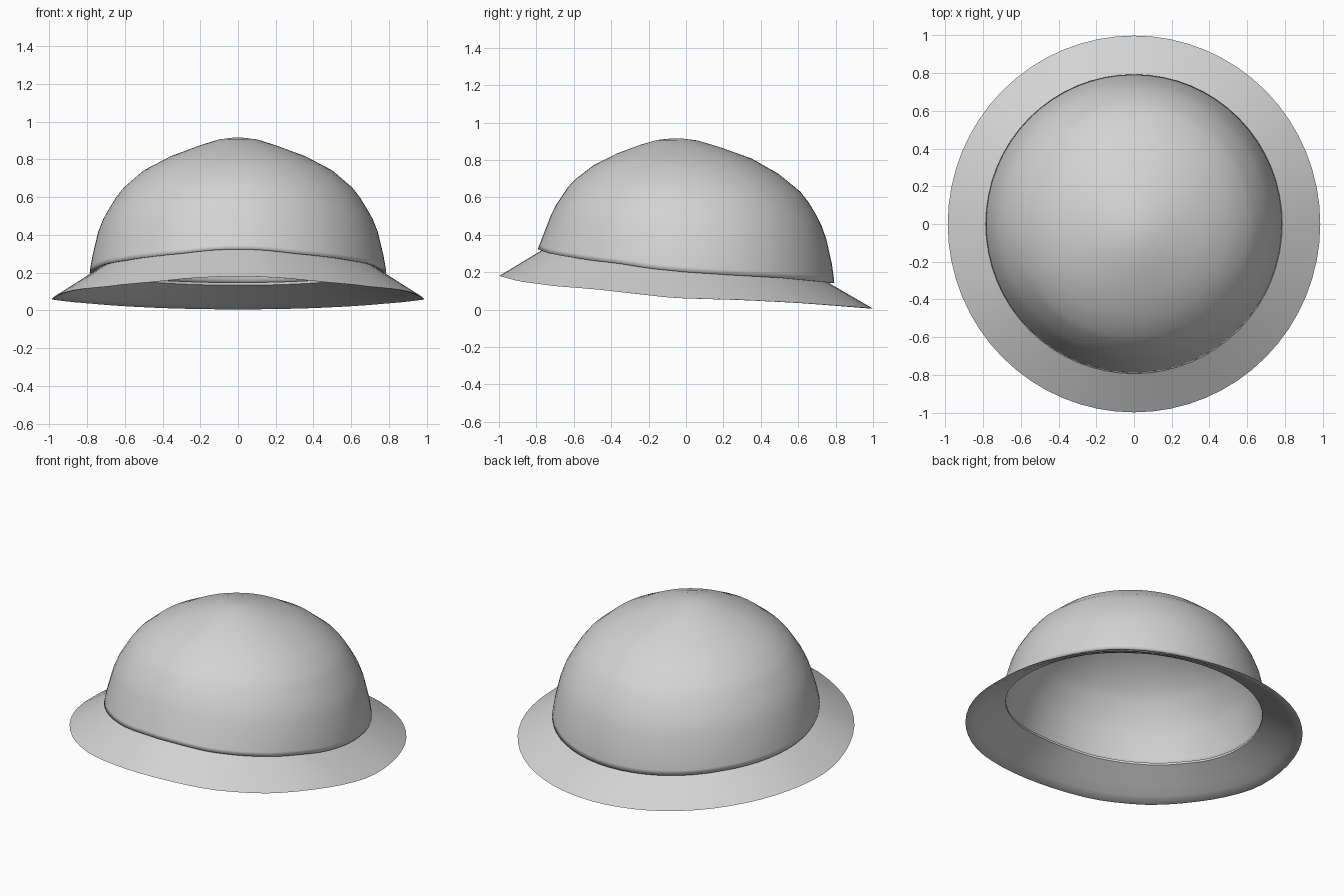
import bpy
import bmesh
import math

if "Cube" in bpy.data.objects:
    bpy.data.objects.remove(bpy.data.objects["Cube"])

SEGMENTS = 64

shell_grey = bpy.data.materials.new("shell grey")
shell_grey.diffuse_color = (0.65, 0.65, 0.65, 1)
shell_grey.use_nodes = True
shell_grey.node_tree.nodes["Principled BSDF"].inputs["Base Color"].default_value = shell_grey.diffuse_color


def interp(points, v):
    """Linear lookup in a short list of (position, value) pairs."""
    if v <= points[0][0]:
        return points[0][1]
    for (a, p), (b, q) in zip(points, points[1:]):
        if v <= b:
            return p + (q - p) * (v - a) / (b - a)
    return points[-1][1]


def loft(name, rings, close_tip=False, loop=False):
    """Skin a list of equally divided rings."""
    bm = bmesh.new()
    rows = [[bm.verts.new(p) for p in ring] for ring in rings]
    pairs = list(zip(rows, rows[1:]))
    if loop:
        pairs.append((rows[-1], rows[0]))
    for a, b in pairs:
        for i in range(SEGMENTS):
            j = (i + 1) % SEGMENTS
            bm.faces.new((a[i], a[j], b[j], b[i]))
    if close_tip:
        bm.faces.new(rows[0])
        bm.faces.new(rows[-1])
    bmesh.ops.recalc_face_normals(bm, faces=bm.faces)
    for f in bm.faces:
        f.smooth = True
    mesh = bpy.data.meshes.new(name)
    bm.to_mesh(mesh)
    bm.free()
    mesh.materials.append(shell_grey)
    ob = bpy.data.objects.new(name, mesh)
    bpy.context.collection.objects.link(ob)
    return ob


# Height of the dome edge and of the brim edge, from front to back
DOME_EDGE = [(-0.79, 0.322), (-0.74, 0.302), (-0.65, 0.285), (-0.5, 0.262),
             (-0.35, 0.245), (-0.2, 0.22), (0, 0.20), (0.2, 0.187),
             (0.5, 0.17), (0.795, 0.142)]
BRIM_EDGE = [(-1, 0.18), (-0.9, 0.152), (-0.7, 0.125), (-0.5, 0.11),
             (-0.3, 0.088), (-0.1, 0.066), (0, 0.06), (0.3, 0.052),
             (0.6, 0.037), (0.8, 0.022), (1, 0.006)]

# Dome outline: height fraction, then radius fraction at front, side and back
DOME = [(0, 1, 1, 1), (0.04, 0.988, 0.995, 0.996), (0.13, 0.96, 0.98, 0.985),
        (0.3, 0.907, 0.943, 0.95), (0.40, 0.868, 0.907, 0.918),
        (0.48, 0.825, 0.865, 0.88), (0.56, 0.782, 0.82, 0.835),
        (0.63, 0.73, 0.77, 0.785), (0.755, 0.6, 0.637, 0.645),
        (0.86, 0.435, 0.455, 0.475), (0.94, 0.265, 0.26, 0.27),
        (0.985, 0.14, 0.13, 0.13), (0.999, 0.03, 0.03, 0.03)]

ANGLES = [2 * math.pi * i / SEGMENTS for i in range(SEGMENTS)]
TOP, TIP_Y = 0.916, -0.05


def dome_ring(level, inset=0.0):
    h, front, side, back = level
    ring = []
    for a in ANGLES:
        s = math.sin(a)
        ex, ey = (0.786 - inset) * math.cos(a), (0.793 - inset) * s
        end = back if s > 0 else front
        t = side + (end - side) * s * s
        base = interp(DOME_EDGE, 0.793 * s)
        z = base + (TOP - inset - base) * h
        ring.append((ex * t, TIP_Y + (ey - TIP_Y) * t, z))
    return ring


# Dome: outer skin, lip turned in at the bottom, inner skin
outer = [dome_ring(level) for level in reversed(DOME)]
inner = [dome_ring(level, 0.02) for level in DOME]
loft("dome", outer + inner, close_tip=True)


def brim_ring(t, drop):
    """t runs from the dome (0) to the outer edge (1)."""
    ring = []
    for a in ANGLES:
        c, s = math.cos(a), math.sin(a)
        z0 = interp(DOME_EDGE, 0.793 * s) + 0.005
        z1 = interp(BRIM_EDGE, s)
        ring.append(((0.755 + 0.232 * t) * c, (0.755 + 0.243 * t) * s,
                     z0 + (z1 - z0) * t - drop))
    return ring


# Sloping brim with a thin edge
steps = [0, 0.25, 0.5, 0.75, 0.95, 1]
upper = [brim_ring(t, 0) for t in steps]
lower = [brim_ring(t, 0.014 if t < 0.9 else 0.008) for t in reversed(steps[:-1])]
brim = loft("brim", upper + lower, loop=True)
bpy.context.view_layer.objects.active = brim
brim.select_set(True)
bpy.ops.object.shade_smooth_by_angle(angle=math.radians(50))
